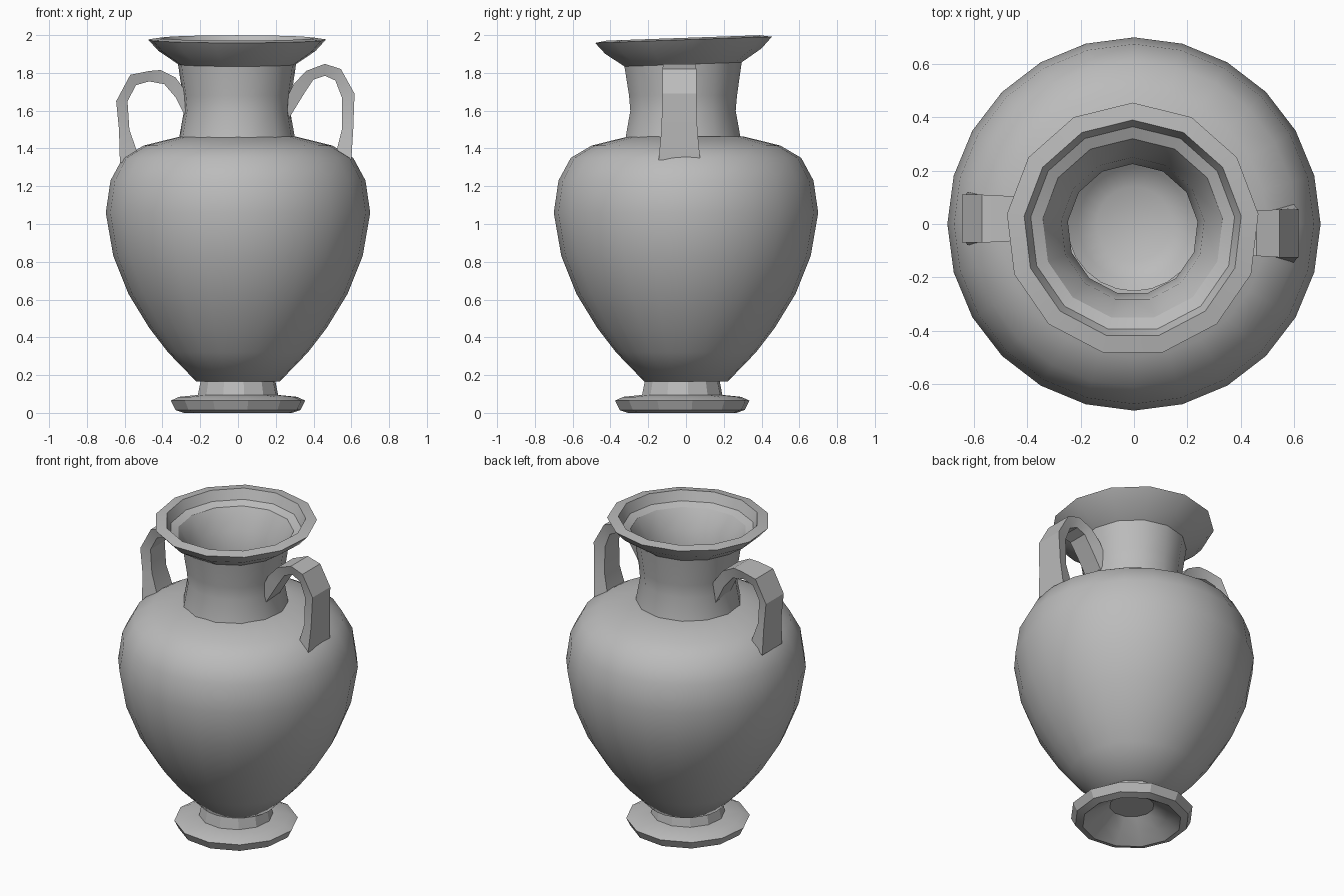
import bpy, bmesh, math
from mathutils import Vector

cube = bpy.data.objects.get("Cube")
if cube:
    bpy.data.objects.remove(cube, do_unlink=True)

clay = bpy.data.materials.new("grey clay")
clay.use_nodes = True
clay.diffuse_color = (0.5, 0.5, 0.5, 1)
clay.node_tree.nodes["Principled BSDF"].inputs["Base Color"].default_value = (0.5, 0.5, 0.5, 1)


def finish(bm, name, angle):
    bmesh.ops.recalc_face_normals(bm, faces=bm.faces)
    mesh = bpy.data.meshes.new(name)
    bm.to_mesh(mesh)
    bm.free()
    mesh.materials.append(clay)
    ob = bpy.data.objects.new(name, mesh)
    bpy.context.collection.objects.link(ob)
    bpy.ops.object.select_all(action='DESELECT')
    ob.select_set(True)
    bpy.context.view_layer.objects.active = ob
    bpy.ops.object.shade_smooth_by_angle(angle=math.radians(angle))
    return ob


def lathe(name, profile, sides, centre=(0, 0), angle=30, tilt=0.0, turn=0.0, closed=False):
    """Revolve a radius/height profile; tilt raises the back of the high points."""
    bm = bmesh.new()
    rings = []
    for r, z in profile:
        ring = []
        for i in range(sides):
            a = math.tau * i / sides + turn
            y = r * math.sin(a)
            lift = tilt * y if z > 1.8 else 0
            ring.append(bm.verts.new((centre[0] + r * math.cos(a), centre[1] + y, z + lift)))
        rings.append(ring)
    pairs = list(zip(rings, rings[1:]))
    if closed:
        pairs.append((rings[-1], rings[0]))
    for low, high in pairs:
        for i in range(sides):
            j = (i + 1) % sides
            bm.faces.new((low[i], low[j], high[j], high[i]))
    if not closed:
        bm.faces.new(rings[0])
        bm.faces.new(rings[-1])
    return finish(bm, name, angle)


def handle(name, path, y_mid):
    """Sweep a flat strap along pairs of outer and inner points, with a half width each."""
    bm = bmesh.new()
    rings = []
    for outer, inner, half in path:
        o = Vector((outer[0], y_mid, outer[1]))
        i = Vector((inner[0], y_mid, inner[1]))
        side = Vector((0, half, 0))
        rings.append([bm.verts.new(p) for p in (o - side, o + side, i + side * 0.8, i - side * 0.8)])
    for a, b in zip(rings, rings[1:]):
        for k in range(4):
            m = (k + 1) % 4
            bm.faces.new((a[k], a[m], b[m], b[k]))
    bm.faces.new(rings[0])
    bm.faces.new(rings[-1])
    return finish(bm, name, 22)


# Hollow belly: outer wall up to the shoulder, then back down inside
lathe("body", [
    (0.22, 0.165), (0.37, 0.32), (0.47, 0.45), (0.58, 0.63), (0.66, 0.83),
    (0.70, 1.06), (0.675, 1.23), (0.61, 1.35), (0.50, 1.415), (0.31, 1.462),
    (0.25, 1.46), (0.45, 1.38), (0.58, 1.28), (0.64, 1.06), (0.60, 0.83),
    (0.42, 0.48), (0.21, 0.26), (0.14, 0.22)], 24, angle=50)

# Neck flaring into the wide lip, with a stepped mouth
lathe("neck_and_rim", [
    (0.31, 1.45), (0.283, 1.60), (0.29, 1.68), (0.315, 1.845), (0.42, 1.915),
    (0.475, 1.975), (0.41, 1.985), (0.385, 1.925), (0.34, 1.905),
    (0.27, 1.79), (0.245, 1.63), (0.25, 1.45)],
    13, (-0.005, -0.02), 28, tilt=0.035, turn=math.pi / 2, closed=True)

# Short stem and spreading foot, recessed underneath
lathe("foot", [
    (0.20, 0.17), (0.215, 0.095), (0.315, 0.085), (0.36, 0.065), (0.335, 0.015),
    (0.29, 0.0), (0.21, 0.05), (0.13, 0.11)], 12, (0, -0.02), 25, turn=0.15)

# Strap handles, from the neck over the top and down to the shoulder
handle("left_handle", [
    ((0.25, 1.65), (0.27, 1.56), 0.08), ((0.295, 1.74), (0.35, 1.69), 0.08),
    ((0.36, 1.81), (0.40, 1.765), 0.08), ((0.46, 1.848), (0.46, 1.785), 0.085),
    ((0.545, 1.82), (0.515, 1.76), 0.09), ((0.617, 1.69), (0.55, 1.67), 0.09),
    ((0.61, 1.50), (0.55, 1.50), 0.095), ((0.60, 1.34), (0.52, 1.38), 0.11)], -0.035)
handle("right_handle", [
    ((-0.26, 1.68), (-0.27, 1.55), 0.08), ((-0.33, 1.775), (-0.33, 1.67), 0.08),
    ((-0.41, 1.815), (-0.39, 1.74), 0.08), ((-0.47, 1.81), (-0.47, 1.755), 0.085),
    ((-0.57, 1.79), (-0.54, 1.735), 0.09), ((-0.645, 1.65), (-0.585, 1.65), 0.09),
    ((-0.63, 1.50), (-0.575, 1.50), 0.09), ((-0.625, 1.32), (-0.53, 1.37), 0.10)], 0.02)
